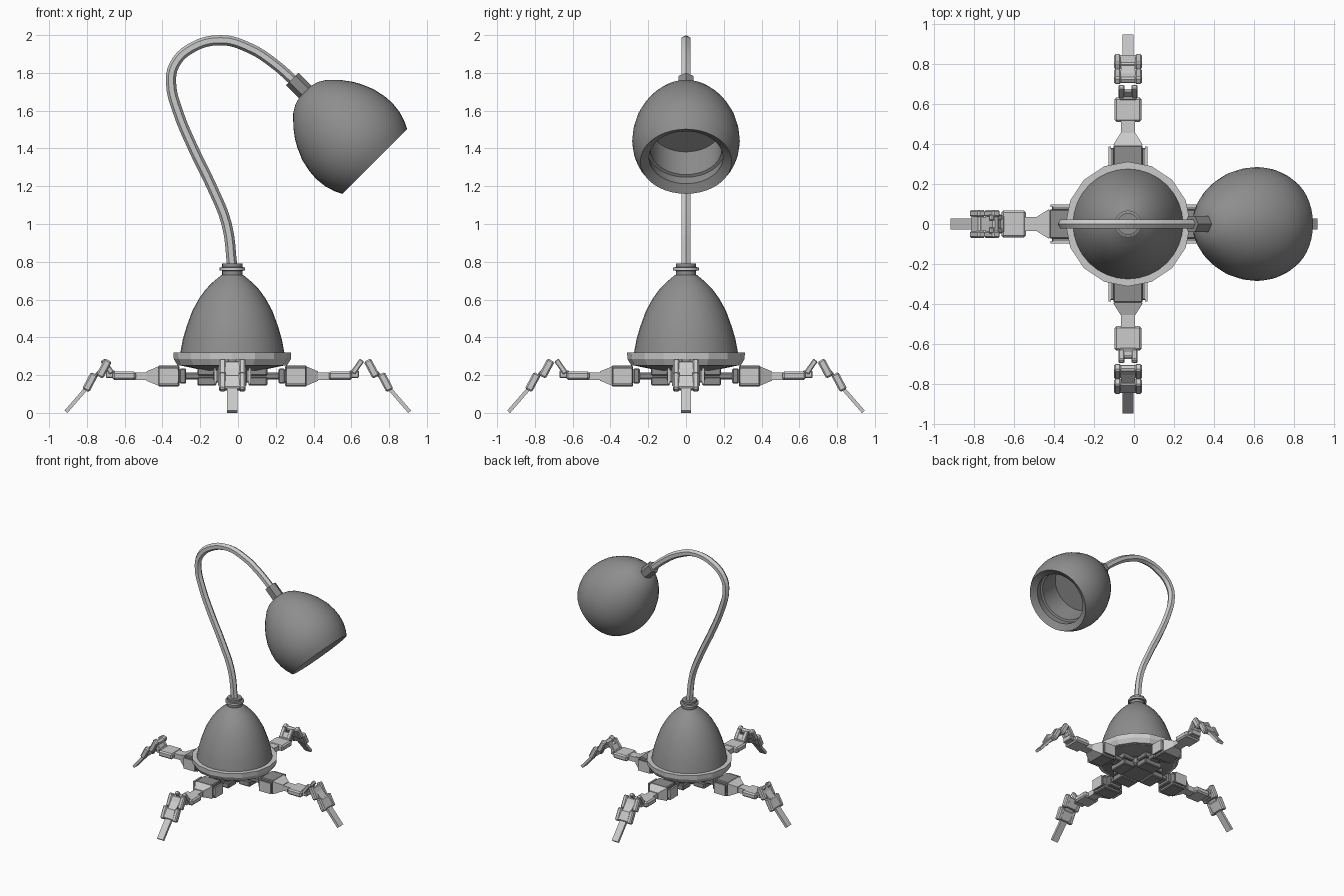
import bpy, bmesh
from math import pi, cos, sin, radians
from mathutils import Matrix

if "Cube" in bpy.data.objects:
    bpy.data.objects.remove(bpy.data.objects["Cube"])

CX = -0.03  # x of the base axis
dark = bpy.data.materials.new("dark_grey")
dark.diffuse_color = (.27, .27, .27, 1)
dark.use_nodes = True
dark.node_tree.nodes["Principled BSDF"].inputs["Base Color"].default_value = dark.diffuse_color


def finish(name, bm, matrix, smooth=None, bevel=0, mat=None):
    bmesh.ops.recalc_face_normals(bm, faces=bm.faces)
    me = bpy.data.meshes.new(name)
    bm.to_mesh(me)
    bm.free()
    if mat:
        me.materials.append(mat)
    ob = bpy.data.objects.new(name, me)
    bpy.context.collection.objects.link(ob)
    ob.matrix_world = matrix
    if bevel:
        m = ob.modifiers.new("chamfer", 'BEVEL')
        m.width, m.segments, m.limit_method = bevel, 1, 'ANGLE'
    if smooth:
        bpy.ops.object.select_all(action='DESELECT')
        ob.select_set(True)
        bpy.context.view_layer.objects.active = ob
        bpy.ops.object.shade_smooth_by_angle(angle=radians(smooth))
    return ob


def lathe(name, profile, sides, matrix, smooth=None, mat=None):
    """Revolve (radius, height) points round z; ends are capped."""
    bm = bmesh.new()
    rings = [[bm.verts.new((r * cos(2 * pi * i / sides), r * sin(2 * pi * i / sides), h))
              for i in range(sides)] for r, h in profile]
    for a, b in zip(rings, rings[1:]):
        for i in range(sides):
            j = (i + 1) % sides
            bm.faces.new((a[i], a[j], b[j], b[i]))
    bm.faces.new(rings[0])
    bm.faces.new(rings[-1])
    return finish(name, bm, matrix, smooth, mat=mat)


def box(bm, r, z, length, thick, width, tilt=0, w=0, end=(1, 1)):
    """Box along the leg; end scales width and thickness of its outer face."""
    m = (Matrix.Translation((r, w, z)) @ Matrix.Rotation(-radians(tilt), 4, 'Y')
         @ Matrix.Diagonal((length, width, thick, 1)))
    verts = bmesh.ops.create_cube(bm, size=1)['verts']
    for v in verts:
        if v.co.x > 0:
            v.co.y *= end[0]
            v.co.z *= end[1]
        v.co = m @ v.co


base = Matrix.Translation((CX, 0, 0))

# Domed base
lathe("base_dome", [(.277, .31), (.262, .39), (.243, .455), (.212, .54), (.175, .607),
                    (.14, .655), (.106, .69), (.058, .73)], 32, base, 35, dark)
lathe("base_rim", [(.27, .252), (.29, .252), (.31, .285), (.312, .32), (.277, .32)], 16, base)
lathe("base_underside", [(.15, .225), (.27, .25), (.27, .27)], 16, base, mat=dark)
lathe("base_collar", [(.054, .72), (.054, .752), (.066, .755), (.066, .769), (.054, .772),
                      (.054, .79), (.03, .79)], 20, base, 30, dark)
lathe("collar_ring", [(.055, .755), (.068, .755), (.068, .769), (.055, .769)], 20, base, 30)

# Bent neck tube
cu = bpy.data.curves.new("neck_tube", 'CURVE')
cu.dimensions = '3D'
cu.bevel_depth, cu.bevel_resolution, cu.use_fill_caps = .027, 1, True
cu.resolution_u = 4
path = [(-.03, .77), (-.06, 1.0), (-.14, 1.2), (-.237, 1.4), (-.32, 1.6), (-.354, 1.74),
        (-.338, 1.84), (-.25, 1.93), (-.09, 1.973), (.06, 1.932), (.19, 1.85), (.315, 1.74)]
sp = cu.splines.new('BEZIER')
sp.bezier_points.add(len(path) - 1)
for p, (x, z) in zip(sp.bezier_points, path):
    p.co = (x, 0, z)
    p.handle_left_type = p.handle_right_type = 'AUTO'
    p.tilt = pi / 6
sp.use_smooth = False
bpy.context.collection.objects.link(bpy.data.objects.new("neck_tube", cu))

# Shade: outer shell, sloped lip, stepped recess; axis points 45 degrees down toward +x
axis = Matrix.Translation((.355, 0, 1.70)) @ Matrix.Rotation(radians(135), 4, 'Y')
lathe("lamp_shade", [(.045, .0), (.085, .012), (.125, .036), (.178, .09), (.215, .14), (.237, .178),
                     (.266, .245), (.281, .314), (.285, .37), (.278, .43), (.262, .482),
                     (.242, .522), (.196, .492), (.205, .435), (.19, .43), (.19, .26)],
      40, axis, 35, dark)
lathe("shade_socket", [(.047, -.095), (.047, .02)], 6, axis, mat=dark)

# Four jointed legs
hub = bmesh.new()
box(hub, 0, .195, .20, .07, .20)
finish("hub_block", hub, base, bevel=.015, mat=dark)

for i, name in enumerate(("right", "back", "left", "front")):
    turn = base @ Matrix.Rotation(i * pi / 2, 4, 'Z')

    bm = bmesh.new()  # hip: hub arm, paired blocks, motor block, flange
    box(bm, .135, .222, .10, .048, .15)
    box(bm, .135, .167, .10, .045, .15)
    box(bm, .13, .195, .30, .035, .08)
    box(bm, .337, .195, .115, .11, .145)
    box(bm, .33, .195, .10, .07, .19)
    box(bm, .262, .195, .035, .08, .11)
    finish(name + "_hip", bm, turn, bevel=.006, mat=dark)

    bm = bmesh.new()  # tapered nose and link
    box(bm, .424, .195, .06, .10, .15, end=(.5, .5))
    box(bm, .48, .195, .09, .04, .068)
    for s in (-1, 1):  # thin light frame round the motor block
        box(bm, .337, .195, .10, .085, .012, w=s * .092)
    finish(name + "_hip_link", bm, turn)

    bm = bmesh.new()  # shin plate
    box(bm, .572, .196, .123, .045, .134)
    finish(name + "_shin", bm, turn, bevel=.01)
    bm = bmesh.new()  # upturned ankle
    box(bm, .645, .205, .05, .04, .085)
    for s in (-1, 1):
        box(bm, .662, .245, .085, .028, .03, tilt=55, w=s * .033)
    box(bm, .655, .235, .05, .022, .05, tilt=55)
    finish(name + "_ankle", bm, turn, bevel=.005)

    # toe: two knuckles on a slanted strip, pulled in a little on the left leg
    toe = turn @ Matrix.Translation((-.058 if name == "left" else 0, 0, 0))
    bm = bmesh.new()
    for r, z in ((.738, .232), (.811, .160)):
        box(bm, r, z, .085, .035, .10, tilt=-58)
        for s in (-1, 1):
            box(bm, r, z + .003, .10, .042, .035, tilt=-62, w=s * .052)
    finish(name + "_toe_knuckles", bm, toe, bevel=.008)
    bm = bmesh.new()
    box(bm, .775, .203, .14, .02, .07, tilt=-46)
    box(bm, .870, .085, .21, .02, .054, tilt=-49)
    finish(name + "_toe_tip", bm, toe)
